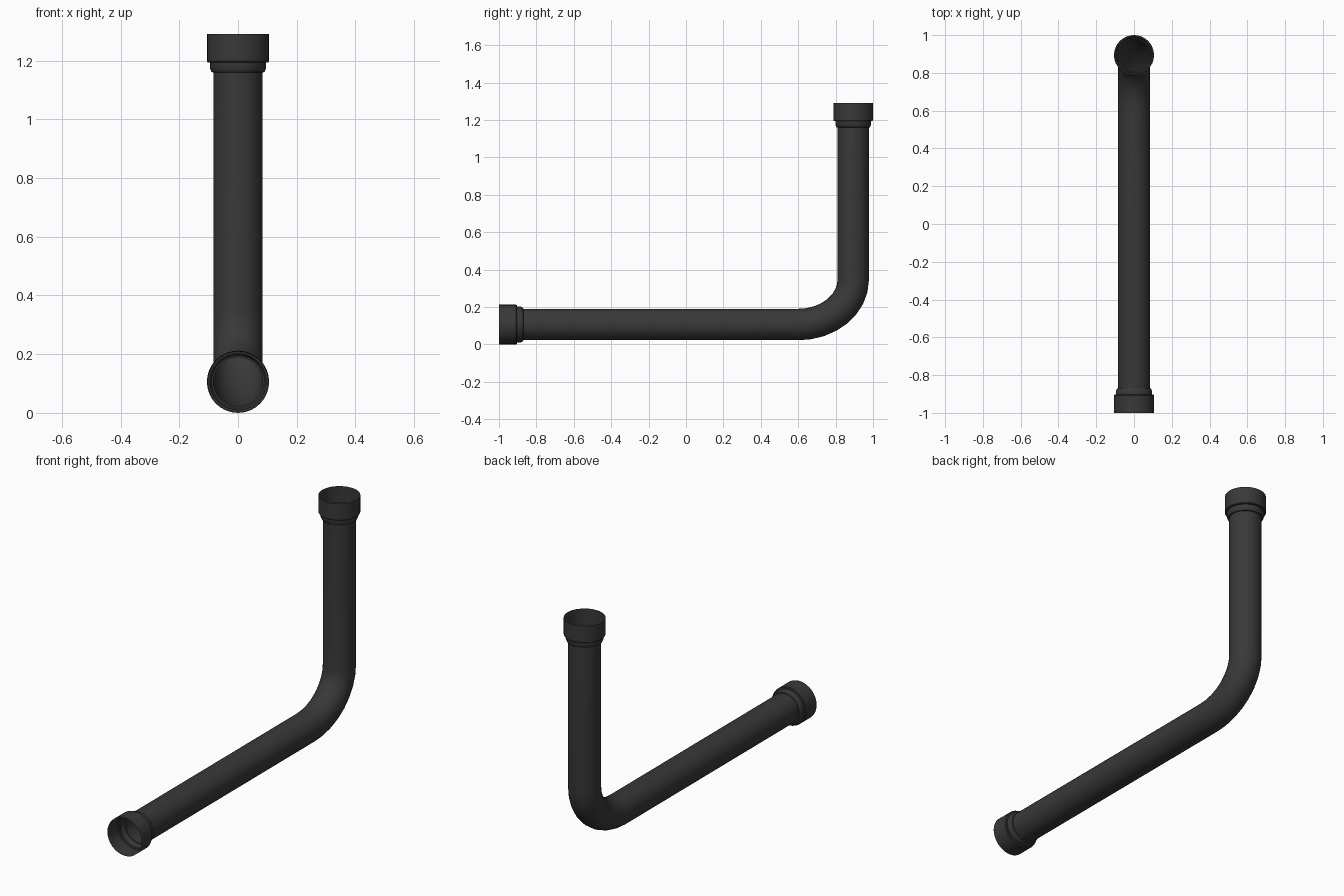
import bpy, bmesh, math
from mathutils import Vector

if "Cube" in bpy.data.objects:
    bpy.data.objects.remove(bpy.data.objects["Cube"])

SIDES = 32
R = 0.084
AXIS_Z, AXIS_Y, TOP = 0.106, 0.894, 1.29
BEND_Y, BEND_Z = 0.60, 0.345

mat = bpy.data.materials.new("dark_plastic")
mat.diffuse_color = (0.04, 0.04, 0.04, 1)
mat.use_nodes = True
mat.node_tree.nodes["Principled BSDF"].inputs["Base Color"].default_value = mat.diffuse_color


def sweep(name, stations):
    """Open shell through rings given as (y, z, tangent_y, tangent_z, radius)."""
    bm = bmesh.new()
    rings = []
    for y, z, ty, tz, r in stations:
        n = Vector((0, -tz, ty)).normalized()
        rings.append([bm.verts.new(Vector((0, y, z))
                      + Vector((1, 0, 0)) * r * math.cos(a) + n * r * math.sin(a))
                      for a in (2 * math.pi * i / SIDES for i in range(SIDES))])
    for a, b in zip(rings, rings[1:]):
        for i in range(SIDES):
            j = (i + 1) % SIDES
            bm.faces.new((a[j], a[i], b[i], b[j]))
    bmesh.ops.recalc_face_normals(bm, faces=bm.faces)
    # make normals point away from the pipe axis
    bm.faces.ensure_lookup_table()
    f = bm.faces[0]
    y, z = stations[0][:2]
    if f.normal.dot(f.calc_center_median() - Vector((0, y, z))) < 0:
        bmesh.ops.reverse_faces(bm, faces=bm.faces)
    me = bpy.data.meshes.new(name)
    bm.to_mesh(me)
    bm.free()
    ob = bpy.data.objects.new(name, me)
    bpy.context.collection.objects.link(ob)
    me.materials.append(mat)
    bpy.ops.object.select_all(action='DESELECT')
    ob.select_set(True)
    bpy.context.view_layer.objects.active = ob
    bpy.ops.object.shade_smooth_by_angle(angle=math.radians(30))
    return ob


# Bent pipe: straight run, elbow, straight riser
COLLAR = 0.130
path = [(-1 + COLLAR, AXIS_Z, 1, 0, R)]
ry, rz, steps = AXIS_Y - BEND_Y, BEND_Z - AXIS_Z, 8
for k in range(steps + 1):
    t = math.pi / 2 * k / steps
    path.append((BEND_Y + ry * math.sin(t), BEND_Z - rz * math.cos(t),
                 ry * math.cos(t), rz * math.sin(t), R))
path.append((AXIS_Y, TOP - COLLAR, 0, 1, R))
sweep("bent_pipe", path)

# Socket profile: (distance from open end, radius)
profile = [(0, 0.106), (0.092, 0.106), (0.096, 0.103), (0.097, 0.096),
           (0.115, 0.096), (0.122, 0.093), (0.129, 0.090), (COLLAR, R)]
sweep("front_socket", [(-1 + d, AXIS_Z, 1, 0, r) for d, r in profile])
sweep("top_socket", [(AXIS_Y, TOP - d, 0, 1, r) for d, r in profile])
